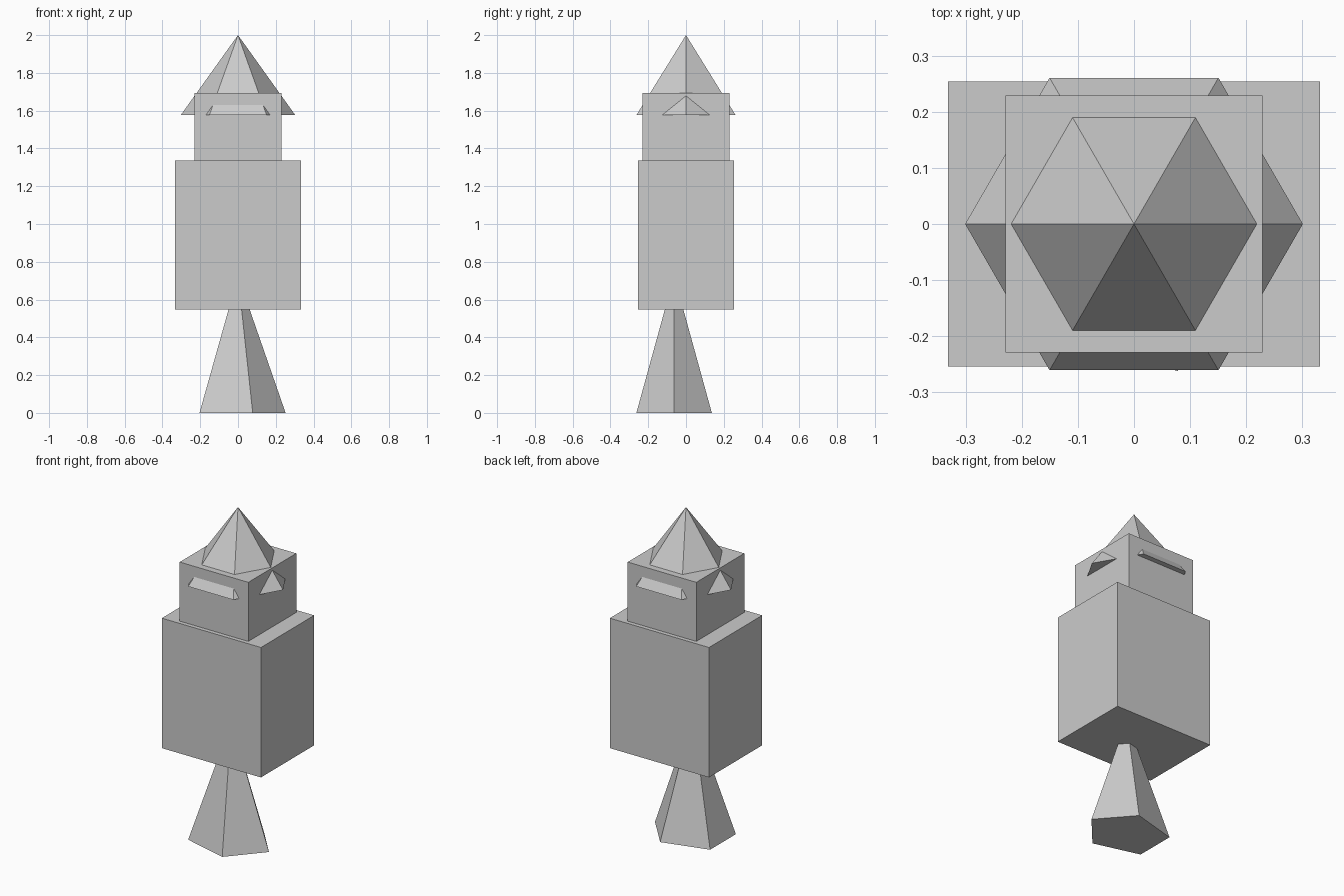
import bpy, bmesh
from math import sin, cos, tau

if "Cube" in bpy.data.objects:
    bpy.data.objects.remove(bpy.data.objects["Cube"])


def finish(name, bm):
    bmesh.ops.recalc_face_normals(bm, faces=bm.faces)
    mesh = bpy.data.meshes.new(name)
    bm.to_mesh(mesh)
    bm.free()
    obj = bpy.data.objects.new(name, mesh)
    bpy.context.collection.objects.link(obj)
    return obj


def box(name, sx, sy, z0, z1):
    bm = bmesh.new()
    bmesh.ops.create_cube(bm, size=1)
    for v in bm.verts:
        v.co.x *= sx
        v.co.y *= sy
        v.co.z = z1 if v.co.z > 0 else z0
    return finish(name, bm)


def pyramid(name, sides, rx, ry, cy, z0, z1):
    # Closed pyramid with the first base corner pointing along +x
    bm = bmesh.new()
    ring = [bm.verts.new((rx * cos(tau * i / sides), cy + ry * sin(tau * i / sides), z0))
            for i in range(sides)]
    tip = bm.verts.new((0, cy, z1))
    bm.faces.new(ring)
    for i in range(sides):
        bm.faces.new((ring[i], ring[(i + 1) % sides], tip))
    return finish(name, bm)


# Five-sided foot whose tip runs up into the body
pyramid("foot", 5, 0.252, 0.21, -0.063, 0, 0.725)
# Body and head blocks
box("body", 0.665, 0.51, 0.547, 1.335)
box("head", 0.46, 0.46, 1.235, 1.693)
# Six-sided hat pushed down over the head
pyramid("hat", 6, 0.302, 0.302, 0, 1.578, 2)
